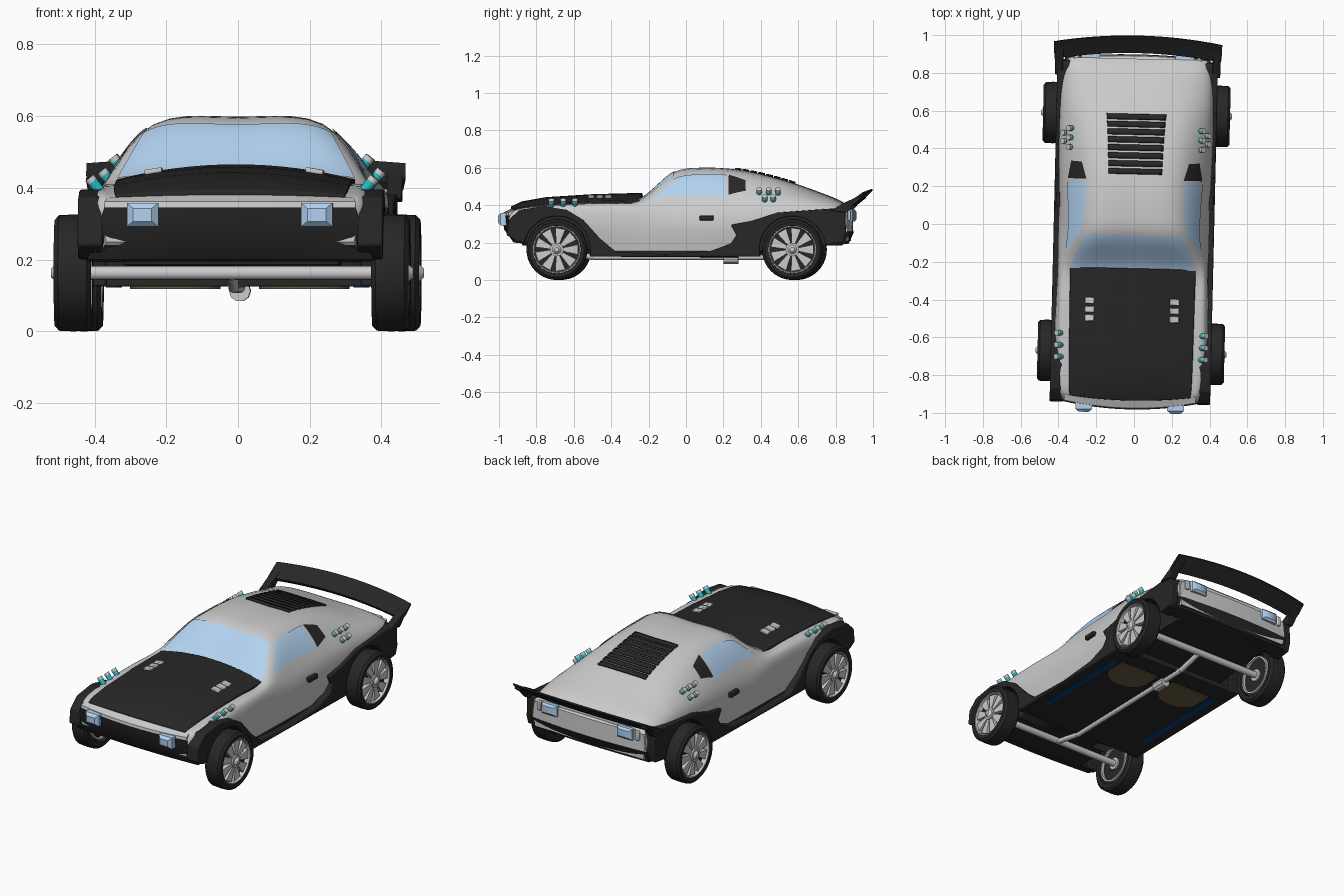
import bpy, bmesh, math
from mathutils import Vector as V, Matrix

if "Cube" in bpy.data.objects:
    bpy.data.objects.remove(bpy.data.objects["Cube"])

def mat(name, *c):
    m = bpy.data.materials.new(name)
    m.diffuse_color = (*c, 1)
    m.use_nodes = True
    m.node_tree.nodes["Principled BSDF"].inputs["Base Color"].default_value = m.diffuse_color
    return m
BLACK = mat("black", .02, .02, .02)
GLASS = mat("glass", .45, .65, .88)
TEAL = mat("teal", .02, .5, .55)
TAN = mat("tan", .14, .11, .055)
BLUE = mat("blue", .0, .05, .25)

def mesh(name, verts, faces, m=None, angle=35, bevel=0, normals=True):
    me = bpy.data.meshes.new(name)
    me.from_pydata([tuple(v) for v in verts], [], faces)
    if normals:
        bm = bmesh.new()
        bm.from_mesh(me)
        bmesh.ops.recalc_face_normals(bm, faces=bm.faces)
        bm.to_mesh(me)
        bm.free()
    if m:
        me.materials.append(m)
    o = bpy.data.objects.new(name, me)
    bpy.context.collection.objects.link(o)
    if bevel:
        b = o.modifiers.new("bevel", 'BEVEL')
        b.width, b.segments, b.limit_method = bevel, 2, 'ANGLE'
    bpy.context.view_layer.objects.active = o
    o.select_set(True)
    bpy.ops.object.shade_smooth_by_angle(angle=math.radians(angle))
    o.select_set(False)
    return o

def loft(name, rings, m=None, caps=True, loop=False, **k):
    n, c = len(rings[0]), len(rings)
    f = [(i*n+j, i*n+(j+1) % n, (i+1) % c*n+(j+1) % n, (i+1) % c*n+j)
         for i in range(c if loop else c-1) for j in range(n)]
    if caps and not loop:
        f += [tuple(range(n)), tuple(range((c-1)*n, c*n))]
    return mesh(name, [v for r in rings for v in r], f, m, **k)

def box(name, c, s, m=None, rot=None, bevel=.004):
    R = rot or Matrix.Identity(3)
    ring = lambda x: [V(c)+R @ V((x*s[0]/2, a*s[1]/2, b*s[2]/2)) for a, b in ((-1, -1), (1, -1), (1, 1), (-1, 1))]
    return loft(name, [ring(-1), ring(1)], m, bevel=bevel)

def rod(name, a, b, r, m=None, n=16, r2=None):
    a, b = V(a), V(b)
    q = (b-a).to_track_quat('Z', 'Y')
    ring = lambda p, r: [p+q @ V((r*math.cos(t*math.tau/n), r*math.sin(t*math.tau/n), 0)) for t in range(n)]
    return loft(name, [ring(a, r), ring(b, r2 or r)], m)

def span(name, prof, m=None, n=16, **k):
    """profile points (y, z, half width, bow in y, bow in z) swept across x"""
    return loft(name, [[(t*w, y+by*t*t, z+bz*t*t) for y, z, w, by, bz in prof]
                       for t in (2*i/n-1 for i in range(n+1))], m, **k)

def slab(name, pts, x0, x1, m, **k):
    """outline in (y, z) extruded along x"""
    return loft(name, [[(x, y, z) for y, z in pts] for x in (x0, x1)], m, **k)

# body surface: smooth curves through a few cross-sections
def curve(p, u):
    n = len(p)-1
    i = max(0, min(int(u), n-1))
    q = [p[i-1] if i else 2*p[0]-p[1], p[i], p[i+1], p[i+2] if i+2 <= n else 2*p[n]-p[n-1]]
    t = [0]
    for a, b in zip(q, q[1:]):
        t.append(t[-1]+max((a-b).length, 1e-4)**.5)
    x = t[1]+(u-i)*(t[2]-t[1])
    L = lambda a, b, s, e: a*((e-x)/(e-s))+b*((x-s)/(e-s))
    a = [L(q[k], q[k+1], t[k], t[k+1]) for k in range(3)]
    b = [L(a[k], a[k+1], t[k], t[k+2]) for k in range(2)]
    return L(b[0], b[1], t[1], t[2])

# y, bottom w, bottom z, side w, side z, shoulder w, shoulder z, roof edge w, roof edge z, centre z
SEC = [(-.94, .345, .25, .36, .31, .34, .345, .28, .36, .365),
       (-.89, .37, .20, .385, .30, .365, .372, .31, .38, .387),
       (-.68, .38, .19, .405, .30, .385, .39, .32, .403, .412),
       (-.45, .38, .15, .405, .30, .385, .40, .325, .412, .422),
       (-.25, .38, .135, .40, .30, .38, .40, .33, .42, .43),
       (-.05, .38, .135, .40, .30, .37, .405, .25, .56, .578),
       (.08, .38, .135, .40, .30, .37, .41, .235, .578, .598),
       (.28, .38, .14, .405, .30, .38, .41, .235, .567, .587),
       (.50, .39, .17, .41, .30, .39, .405, .25, .52, .54),
       (.70, .39, .19, .41, .30, .39, .395, .28, .453, .475),
       (.83, .38, .20, .40, .30, .38, .37, .32, .405, .42),
       (.875, .36, .21, .37, .29, .36, .35, .31, .375, .385)]
ROWS = [[] for _ in range(9)]
for y, *s in SEC:
    half = [(s[0], s[1]), (s[2], s[3]), (s[4], s[5]), (s[6], s[7])]
    for r, (x, z) in zip(ROWS, half+[(0, s[8])]+[(-x, z) for x, z in half[::-1]]):
        r.append(V((x, y, z)))
S = lambda v, u: curve([curve(r, v) for r in ROWS], u)

def patch(name, corners, m, off, thick=0, n=12, k=12):
    """panel lying on the body, corners given in body (v, u)"""
    A, B, C, D = [V(c) for c in corners]
    pts = []
    for i in range(n+1):
        for j in range(k+1):
            p = A.lerp(B, i/n).lerp(D.lerp(C, i/n), j/k)
            nrm = (S(p.x, p.y+.02)-S(p.x, p.y-.02)).cross(S(p.x+.02, p.y)-S(p.x-.02, p.y)).normalized()
            o = S(p.x, p.y)
            if nrm.dot(o-V((0, o.y, .25))) < 0:
                nrm.negate()
            pts.append(o+nrm*off)
    w = k+1
    f = [(i*w+j, i*w+j+1, (i+1)*w+j+1, (i+1)*w+j) for i in range(n) for j in range(k)]
    a, b, c = [pts[q] for q in f[0][:3]]
    if (b-a).cross(c-b).dot(a-V((0, a.y, .25))) < 0:
        f = [q[::-1] for q in f]
    o = mesh(name, pts, f, m, normals=False)
    if thick:
        o.modifiers.new("thick", 'SOLIDIFY').thickness = thick

def blacken(o, test):
    o.data.materials.append(None)
    o.data.materials.append(BLACK)
    for p in o.data.polygons:
        p.material_index = int(test(p))

body = loft("body_shell", [[S(i*11/66, j/5) for j in range(41)] for i in range(67)], angle=40)
blacken(body, lambda p: p.normal.z < -.5 and p.center.z < .24)
WHEELS = (("front", -.68), ("rear", .58))
for end, y in WHEELS:
    for s in (-1, 1):
        cut = rod("wheel_well_cutter", (s*.3, y, .163), (s*.6, y, .163), .185, n=40)
        blacken(cut, lambda p: True)
        cut.hide_render = True
        cut.display_type = 'WIRE'
        b = body.modifiers.new("well", 'BOOLEAN')
        b.operation, b.object, b.solver = 'DIFFERENCE', cut, 'EXACT'

# glass and roof louvres
patch("windshield", [(4.05, 2.96), (4.95, 2.96), (4.95, 5.04), (4.05, 5.04)], GLASS, .004, k=20)
for a, side in ((1, "right"), (-1, "left")):
    fl = lambda q: [(v, 4-a*(4-u)) for v, u in q]
    patch(side+"_window", fl([(4.33, 2.3), (6.7, 2.2), (6.7, 2.88), (5.0, 2.84)]), GLASS, .004, n=20)
    patch(side+"_quarter_window", fl([(6.78, 2.25), (7.22, 2.4), (7.2, 2.75), (6.78, 2.88)]), BLACK, .004)
for i in range(8):
    v = 6.92+i*.19
    patch("roof_louvre", [(v, 3.42), (v+.135, 3.42), (v+.135, 4.58), (v, 4.58)], BLACK, .009, .008, n=2)

# hood, nose, bumpers, underside
span("hood", [(-.935, .35, .32, .02, 0), (-.935, .393, .32, .02, -.012), (-.88, .42, .325, .01, -.028),
              (-.75, .443, .328, 0, -.036), (-.5, .459, .33, 0, -.038), (-.235, .466, .333, 0, -.042),
              (-.235, .40, .333, 0, 0)], BLACK, bevel=.004)
span("nose_lip", [(-.978, .342, .35, .035, 0), (-.975, .362, .35, .035, 0), (-.93, .383, .345, .02, -.01), (-.90, .36, .345, 0, 0)])
span("front_fascia", [(-.982, .345, .35, .035, 0), (-.972, .27, .375, .035, 0), (-.92, .20, .40, .015, 0),
                      (-.86, .195, .40, 0, 0), (-.88, .345, .345, 0, 0)], BLACK)
span("rear_bumper", [(.80, .185, .385, 0, 0), (.868, .195, .385, -.01, 0), (.898, .258, .385, -.02, 0), (.83, .26, .385, -.02, 0)], BLACK)
span("rear_panel", [(.85, .25, .378, -.01, 0), (.894, .25, .378, -.02, 0), (.89, .36, .37, -.02, 0), (.85, .38, .35, -.01, 0)])
box("floor_pan", (0, -.05, .14), (.77, .9, .03), BLACK)
box("upper_floor", (0, -.02, .195), (.6, 1.7, .02), BLACK)

# spoiler
span("spoiler_wing", [(.905, .425, .44, -.04, -.012), (.95, .452, .445, -.04, -.015), (.995, .487, .445, -.04, -.018),
                      (.998, .478, .445, -.04, -.018), (.955, .435, .445, -.04, -.015), (.92, .405, .44, -.04, -.012)], BLACK)

def arch(y, a0, a1, r=.178):
    return [(y+r*math.cos(math.radians(a0+(a1-a0)*i/12)), .163+r*math.sin(math.radians(a0+(a1-a0)*i/12))) for i in range(13)]
FLARE = [(-.95, .24), (-.94, .32), (-.88, .375), (-.75, .395), (-.63, .375), (-.54, .32), (-.45, .22),
         (-.365, .15), (-.1, .138), (.14, .155), (.25, .195), (.28, .24), (.25, .295), (.36, .315),
         (.5, .36), (.65, .372), (.83, .385), (.86, .37), (.865, .25), (.85, .2)] \
    + arch(.58, 8, 192) + [(.36, .125), (-.46, .125)] + arch(-.68, -12, 168) + [(-.89, .205)]

def lamp(name, x, z, secs):
    loft(name, [[(x+a*w, y, z+b*h) for a, b in ((-1, -1), (1, -1), (1, 1), (-1, 1))] for y, w, h in secs], GLASS)

for s in (-1, 1):
    side = "right" if s > 0 else "left"
    slab(side+"_flare_skirt", FLARE, s*.355, s*.425, BLACK, bevel=.006)
    slab(side+"_spoiler_strut", [(.78, .37), (.87, .36), (.91, .405), (.955, .44), (.95, .455), (.86, .415)], s*.395, s*.438, BLACK, bevel=.004)
    box(side+"_door_handle", (s*.402, .12, .332), (.03, .075, .026), BLACK)
    lamp(side+"_headlight", s*.243, .325, ((-.93, .044, .033), (-.985, .044, .033), (-1.0, .026, .018)))
    lamp(side+"_tail_light", s*.25, .345, ((.86, .05, .032), (.895, .05, .032), (.905, .035, .02)))
    box(side+"_tail_marker", (s*.325, .874, .345), (.025, .03, .055))
    # hood vents
    for i in range(3):
        box(side+"_hood_vent", (s*.225, -.41-.046*i, .447), (.05, .034, .014), rot=Matrix.Rotation(s*.16, 3, 'Y'))
    # angled studs with silver tips
    d = V((s*.62, 0, .78)).normalized()
    for x, y, z in [(.375, -.585-.063*i, .4) for i in range(3)] + [(.337, .4+.05*i, .458) for i in range(3)] \
            + [(.368, .43+.045*i, .42) for i in range(2)]:
        p = V((s*x, y, z))
        rod("stud", p-d*.03, p+d*.022, .0145, TEAL, 12)
        rod("stud_tip", p+d*.022, p+d*.036, .015, None, 12)
    # underside details
    box(side+"_glow_strip", (s*.345, -.03, .125), (.03, .62, .006), BLUE, bevel=0)
    D = [(.125, .28), (-.125, .28)] + [(-.125*math.cos(i*math.pi/12), .17-.09*math.sin(i*math.pi/12)) for i in range(13)]
    loft(side+"_floor_plate", [[(s*.18+x, y, z) for x, y in D] for z in (.118, .13)], TAN)
    # wheels
    for end, y in WHEELS:
        def lathe(part, prof, m=None, n=40):
            loft(f"{end}_{side}_{part}", [[(s*(.443+dx), y+r*math.cos(t), .163+r*math.sin(t)) for dx, r in prof]
                                          for t in (math.tau*i/n for i in range(n))], m, loop=True)
        lathe("tyre", [(-.05, .125), (-.052, .148), (-.04, .161), (0, .163), (.04, .161), (.052, .148), (.05, .128), (.03, .122), (-.03, .12)], BLACK)
        lathe("rim", [(.02, .118), (.047, .122), (.047, .129), (.02, .127)])
        lathe("inner_rim", [(-.05, .1), (-.05, .11), (-.03, .11), (-.03, .1)])
        rod(f"{end}_{side}_wheel_disc", (s*.41, y, .163), (s*.458, y, .163), .122, BLACK, 40)
        rod(f"{end}_{side}_hub", (s*.40, y, .163), (s*.492, y, .163), .036, None, 20)
        rod(f"{end}_{side}_hub_cap", (s*.49, y, .163), (s*.505, y, .163), .026, None, 20, .012)
        for i in range(9):
            t = i*math.tau/9
            e, g = V((0, math.cos(t), math.sin(t))), V((0, -math.sin(t), math.cos(t)))
            loft(f"{end}_{side}_spoke", [[V((s*x, y, .163))+e*r+g*q for x, q in ((.45, -w), (h, -w), (h, w), (.45, w))]
                                         for r, w, h in ((.03, .009, .484), (.114, .027, .482))])

# axles and drive shaft
for end, y in WHEELS:
    rod(end+"_axle", (-.42, y, .163), (.42, y, .163), .019)
path = [(0, -.68, .158), (0, -.5, .122), (0, .42, .122), (0, .58, .158)]
for a, b in zip(path, path[1:]):
    rod("drive_shaft", a, b, .015)
rod("shaft_joint", (0, .2, .113), (0, .28, .113), .03, None, 10)

# the car sits turned very slightly about the vertical
R = Matrix.Rotation(math.radians(-1.35), 4, 'Z')
for o in bpy.context.scene.objects:
    o.matrix_world = R @ o.matrix_world
